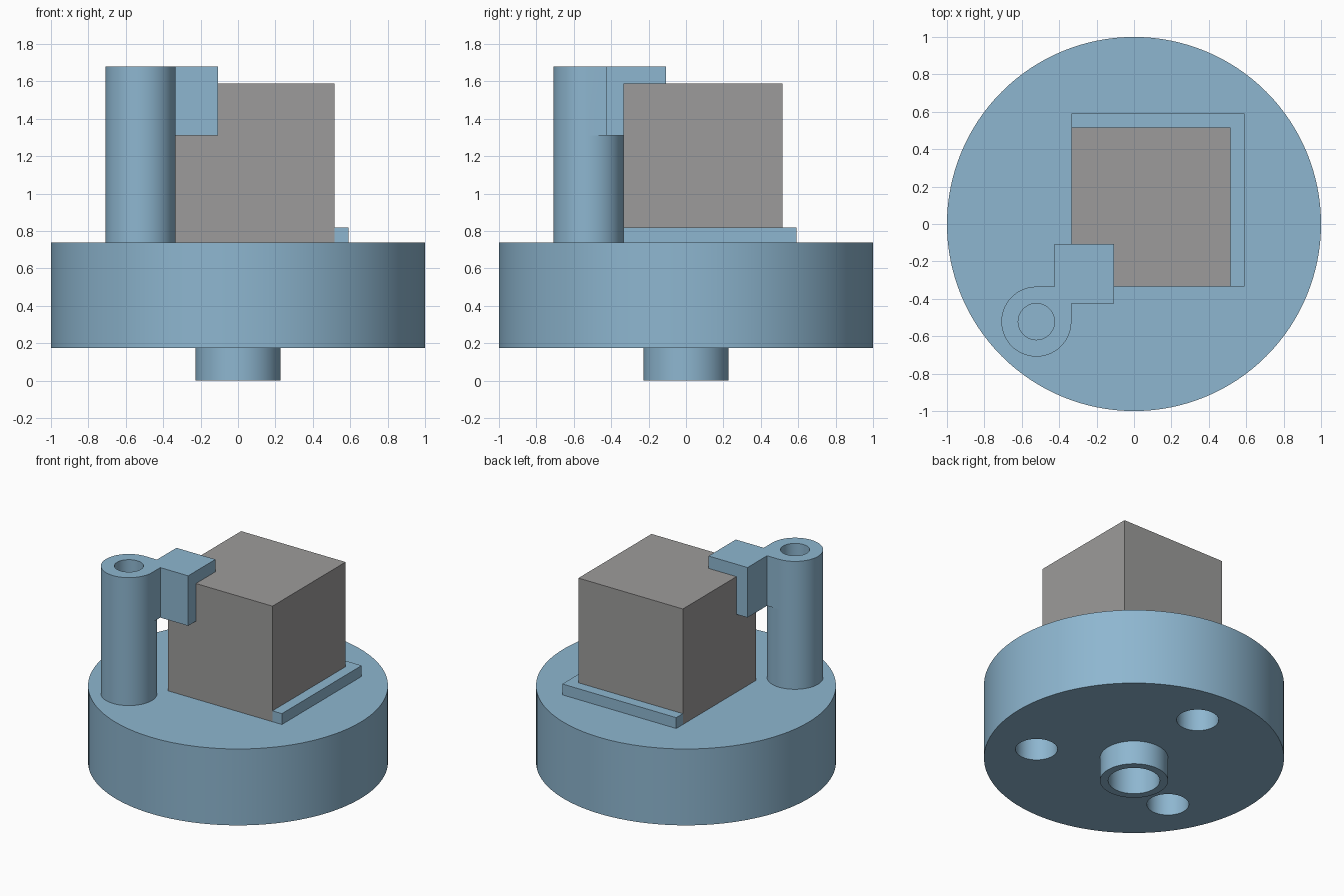
import bpy, bmesh, math
from mathutils import Vector

if "Cube" in bpy.data.objects:
    bpy.data.objects.remove(bpy.data.objects["Cube"])


def material(name, rgb):
    m = bpy.data.materials.new(name)
    m.diffuse_color = (*rgb, 1)
    m.use_nodes = True
    m.node_tree.nodes["Principled BSDF"].inputs["Base Color"].default_value = m.diffuse_color
    return m


BLUE = material("steel blue", (0.27, 0.47, 0.63))
GREY = material("warm grey", (0.335, 0.33, 0.325))


def finish(name, bm, mat):
    bmesh.ops.recalc_face_normals(bm, faces=bm.faces)
    me = bpy.data.meshes.new(name)
    bm.to_mesh(me)
    bm.free()
    me.materials.append(mat)
    ob = bpy.data.objects.new(name, me)
    bpy.context.collection.objects.link(ob)
    return ob


def prism(name, outline, z0, z1, mat=BLUE):
    """Extrude a flat outline from z0 to z1."""
    bm = bmesh.new()
    face = bm.faces.new([bm.verts.new((x, y, z0)) for x, y in outline])
    top = bmesh.ops.extrude_face_region(bm, geom=[face])["geom"]
    verts = [v for v in top if isinstance(v, bmesh.types.BMVert)]
    bmesh.ops.translate(bm, verts=verts, vec=(0, 0, z1 - z0))
    return finish(name, bm, mat)


def arc(cx, cy, r, a0=0, a1=360, step=3.75):
    """Points on an arc; a full turn leaves out the repeated end point."""
    n = round((a1 - a0) / step)
    count = n if a1 - a0 == 360 else n + 1
    return [(cx + r * math.cos(math.radians(a0 + i * step)),
             cy + r * math.sin(math.radians(a0 + i * step))) for i in range(count)]


def rect(x0, y0, x1, y1):
    return [(x0, y0), (x1, y0), (x1, y1), (x0, y1)]


def combine(ob, other, operation):
    """Apply a boolean and delete the other object."""
    mod = ob.modifiers.new("bool", "BOOLEAN")
    mod.operation, mod.solver, mod.object = operation, "EXACT", other
    bpy.context.view_layer.objects.active = ob
    bpy.ops.object.modifier_apply(modifier=mod.name)
    bpy.data.objects.remove(other, do_unlink=True)


def smooth(ob):
    bpy.ops.object.select_all(action="DESELECT")
    ob.select_set(True)
    bpy.context.view_layer.objects.active = ob
    bpy.ops.object.shade_smooth_by_angle(angle=math.radians(30))


# Round base with a hollow central spigot, turned from one profile
BASE_TOP = 0.737
profile = [(0, 0.45), (0.172, 0.45), (0.172, 0), (0.227, 0), (0.227, 0.175),
           (1, 0.175), (1, BASE_TOP), (0, BASE_TOP)]
bm = bmesh.new()
pts = [bm.verts.new((r, 0, z)) for r, z in profile]
edges = [bm.edges.new(pair) for pair in zip(pts, pts[1:])]
bmesh.ops.spin(bm, geom=pts + edges, cent=(0, 0, 0), axis=(0, 0, 1),
               angle=math.tau, steps=128)
bmesh.ops.remove_doubles(bm, verts=bm.verts, dist=1e-4)
base = finish("base", bm, BLUE)

# Three mounting holes in the underside
for deg in (90, 210, 330):
    a = math.radians(deg)
    hole = prism("hole_cutter", arc(0.66 * math.cos(a), 0.66 * math.sin(a), 0.14),
                 0.1, 0.47)
    combine(base, hole, "DIFFERENCE")
smooth(base)

# Clamped workpiece
LOW, HIGH, CUBE_TOP = -0.335, 0.515, 1.587
prism("workpiece", rect(LOW, LOW, HIGH, HIGH), BASE_TOP, CUBE_TOP, GREY)

# Locating lip along the right and back of the workpiece
OUT = 0.592
prism("locating_lip", [(HIGH, LOW), (OUT, LOW), (OUT, OUT), (LOW, OUT),
                       (LOW, HIGH), (HIGH, HIGH)], BASE_TOP, 0.817)

# Clamp arm: rounded head running into a square block over the corner
C, R, ARM_BOTTOM, TOP = -0.522, 0.187, 1.31, 1.678
NEAR, FAR = -0.425, -0.108
arm_outline = arc(C, C, R, 90, 360) + [(C + R, NEAR), (FAR, NEAR), (FAR, FAR),
                                       (NEAR, FAR), (NEAR, C + R)]
post = prism("clamp_post", arc(C, C, R), BASE_TOP, ARM_BOTTOM)
arm = prism("arm", arm_outline, ARM_BOTTOM, TOP)
pocket = prism("pocket_cutter", rect(LOW, LOW, HIGH, HIGH), 1, CUBE_TOP)
combine(arm, pocket, "DIFFERENCE")
combine(post, arm, "UNION")

# Bore down the post
bore = prism("bore_cutter", arc(C, C, 0.097), BASE_TOP + 0.02, TOP + 0.1)
combine(post, bore, "DIFFERENCE")
smooth(post)
